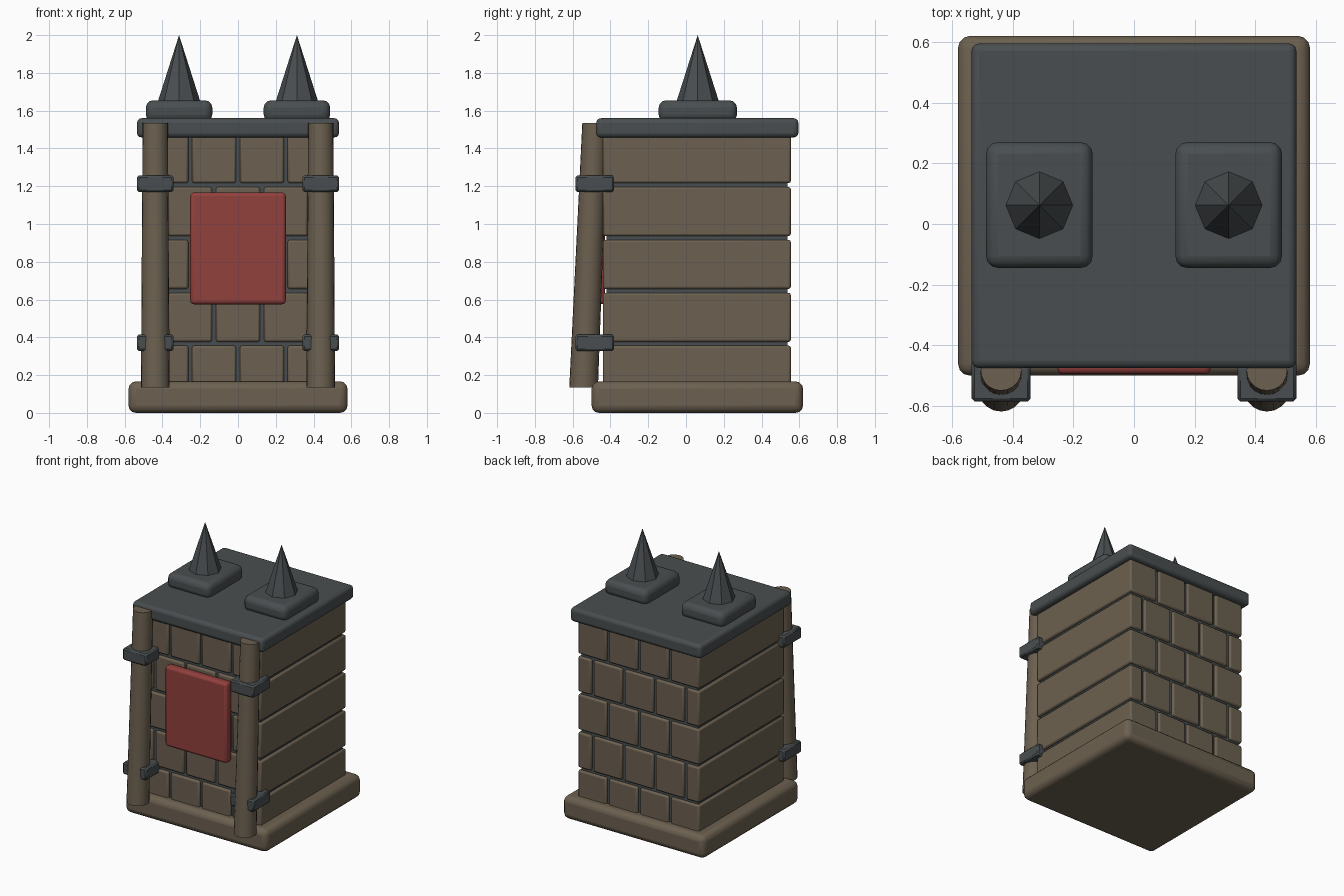
import bpy, bmesh, math
from mathutils import Vector

if "Cube" in bpy.data.objects:
    bpy.data.objects.remove(bpy.data.objects["Cube"])


def material(name, rgb):
    m = bpy.data.materials.new(name)
    m.diffuse_color = (*rgb, 1)
    m.use_nodes = True
    m.node_tree.nodes["Principled BSDF"].inputs["Base Color"].default_value = m.diffuse_color
    return m


BROWN = material("brown_stone", (0.150, 0.118, 0.080))
GRAY = material("dark_iron", (0.066, 0.076, 0.080))
RED = material("faded_red", (0.290, 0.052, 0.047))


def finish(bm, name, mat, bevel=0, segments=2):
    bmesh.ops.recalc_face_normals(bm, faces=bm.faces)
    mesh = bpy.data.meshes.new(name)
    bm.to_mesh(mesh)
    bm.free()
    mesh.materials.append(mat)
    ob = bpy.data.objects.new(name, mesh)
    bpy.context.collection.objects.link(ob)
    if bevel:
        mod = ob.modifiers.new("rounded_edges", "BEVEL")
        mod.width, mod.segments = bevel, segments
    return ob


def add_box(bm, x, y, z):
    """Box spanning the given (low, high) ranges."""
    lo, hi = Vector((x[0], y[0], z[0])), Vector((x[1], y[1], z[1]))
    for v in bmesh.ops.create_cube(bm, size=1)["verts"]:
        v.co = (lo + hi) / 2 + v.co * (hi - lo)


def box(name, x, y, z, mat, bevel=0, segments=2):
    bm = bmesh.new()
    add_box(bm, x, y, z)
    return finish(bm, name, mat, bevel, segments)


def tapered(name, bottom, top, r1, r2, sides, mat, smooth=False):
    """Cylinder or cone with level ends, sheared between two end centres."""
    bm = bmesh.new()
    bmesh.ops.create_cone(bm, cap_ends=True, segments=sides,
                          radius1=r1, radius2=r2, depth=1)
    a, b = Vector(bottom), Vector(top)
    for v in bm.verts:
        centre = a.lerp(b, v.co.z + 0.5)
        v.co = centre + Vector((v.co.x, v.co.y, 0))
    if smooth:
        for f in bm.faces:
            f.smooth = abs(f.normal.z) < 0.9
    return finish(bm, name, mat)


# Plinth, mortar core and roof slab
box("base", (-0.58, 0.58), (-0.50, 0.62), (0, 0.167), BROWN, 0.04, 3)
box("mortar_core", (-0.477, 0.477), (-0.422, 0.537), (0.1, 1.5), GRAY)
box("roof_slab", (-0.535, 0.535), (-0.475, 0.595), (1.458, 1.56), GRAY, 0.025, 3)

# Five courses of full-depth blocks in a running bond
bm = bmesh.new()
for row in range(5):
    z0 = 0.096 + 0.28 * row
    if row % 2:
        joints = [-0.505, -0.379, -0.127, 0.127, 0.379, 0.505]
    else:
        joints = [-0.505, -0.253, 0, 0.253, 0.505]
    for left, right in zip(joints, joints[1:]):
        add_box(bm, (left + 0.01, right - 0.01), (-0.44, 0.555), (z0, z0 + 0.26))
finish(bm, "wall_blocks", BROWN, 0.012, 2)

# Front panel
box("front_panel", (-0.253, 0.253), (-0.495, -0.43), (0.575, 1.167), RED, 0.02, 3)

for side, s in (("left", -1), ("right", 1)):
    # Leaning corner post with two iron brackets
    cx = 0.438 * s
    tapered(side + "_post", (cx, -0.542, 0.135), (cx, -0.482, 1.535),
            0.076, 0.067, 20, BROWN, True)
    for level, z in (("lower", 0.371), ("upper", 1.213)):
        box(f"{side}_{level}_bracket", (cx - 0.097, cx + 0.097),
            (-0.585, -0.38), (z - 0.044, z + 0.044), GRAY, 0.01, 1)
    # Roof spike on its rounded pad
    px = 0.312 * s
    box(side + "_spike_pad", (px - 0.176, px + 0.176), (-0.145, 0.27),
        (1.54, 1.655), GRAY, 0.04, 3)
    tapered(side + "_spike", (px, 0.062, 1.64), (px, 0.062, 2.0),
            0.115, 0, 8, GRAY)

# Smooth the rounded parts while keeping sharp edges
for ob in bpy.data.objects:
    ob.select_set("spike" not in ob.name or "pad" in ob.name)
bpy.context.view_layer.objects.active = bpy.data.objects["base"]
bpy.ops.object.shade_smooth_by_angle(angle=math.radians(35))
